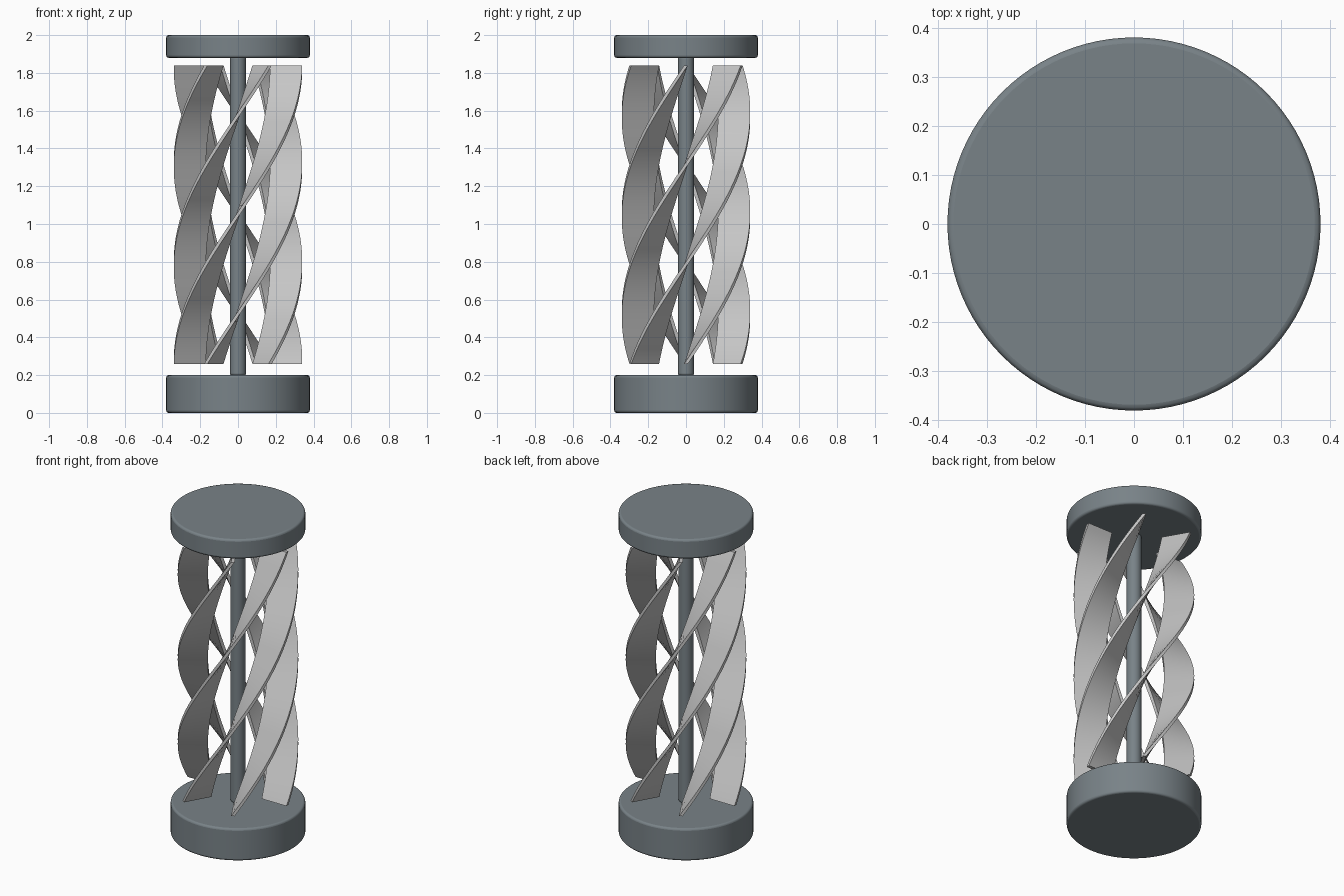
import bpy, bmesh, math
from mathutils import Vector

cube = bpy.data.objects.get("Cube")
if cube:
    bpy.data.objects.remove(cube, do_unlink=True)


def material(name, rgb):
    mat = bpy.data.materials.new(name)
    mat.use_nodes = True
    color = (*rgb, 1.0)
    mat.diffuse_color = color
    mat.node_tree.nodes["Principled BSDF"].inputs["Base Color"].default_value = color
    return mat


slate = material("slate grey", (0.19, 0.225, 0.245))
steel = material("light steel", (0.56, 0.56, 0.56))


def smooth(obj, angle):
    bpy.ops.object.select_all(action="DESELECT")
    obj.select_set(True)
    bpy.context.view_layer.objects.active = obj
    bpy.ops.object.shade_smooth_by_angle(angle=math.radians(angle))


def cylinder(name, radius, bottom, top, bevel, sides):
    bpy.ops.mesh.primitive_cylinder_add(vertices=sides, radius=radius, depth=top - bottom,
                                        location=(0, 0, (bottom + top) / 2))
    obj = bpy.context.object
    obj.name = name
    obj.data.materials.append(slate)
    mod = obj.modifiers.new("rounded rim", "BEVEL")
    mod.width = bevel
    mod.segments = 3
    mod.limit_method = "ANGLE"
    mod.angle_limit = math.radians(40)
    smooth(obj, 35)
    return obj


# End caps and the central shaft
cylinder("bottom_cap", 0.38, 0.0, 0.2, 0.012, 96)
cylinder("top_cap", 0.38, 1.88, 2.0, 0.012, 96)
cylinder("shaft", 0.042, 0.2, 1.885, 0.008, 48)

# Helical blades: a radial bar swept upward through half a turn
BLADES, STEPS = 6, 64
INNER, OUTER, HALF = 0.17, 0.34, 0.01
BOTTOM, TOP, TWIST = 0.26, 1.84, math.pi


def blade(index):
    bm = bmesh.new()
    rings = []
    for s in range(STEPS + 1):
        t = s / STEPS
        a = math.tau * index / BLADES + TWIST * t
        out = Vector((math.cos(a), math.sin(a), 0))
        side = Vector((-out.y, out.x, 0))
        z = Vector((0, 0, BOTTOM + (TOP - BOTTOM) * t))
        corners = ((INNER, -HALF), (OUTER, -HALF), (OUTER, HALF), (INNER, HALF))
        rings.append([bm.verts.new(out * r + side * w + z) for r, w in corners])
    for low, high in zip(rings, rings[1:]):
        for i in range(4):
            j = (i + 1) % 4
            bm.faces.new((low[i], low[j], high[j], high[i]))
    bm.faces.new(rings[0][::-1])
    bm.faces.new(rings[-1])
    name = f"blade_{index + 1}"
    mesh = bpy.data.meshes.new(name)
    bm.to_mesh(mesh)
    bm.free()
    mesh.materials.append(steel)
    obj = bpy.data.objects.new(name, mesh)
    bpy.context.collection.objects.link(obj)
    smooth(obj, 35)


for n in range(BLADES):
    blade(n)
